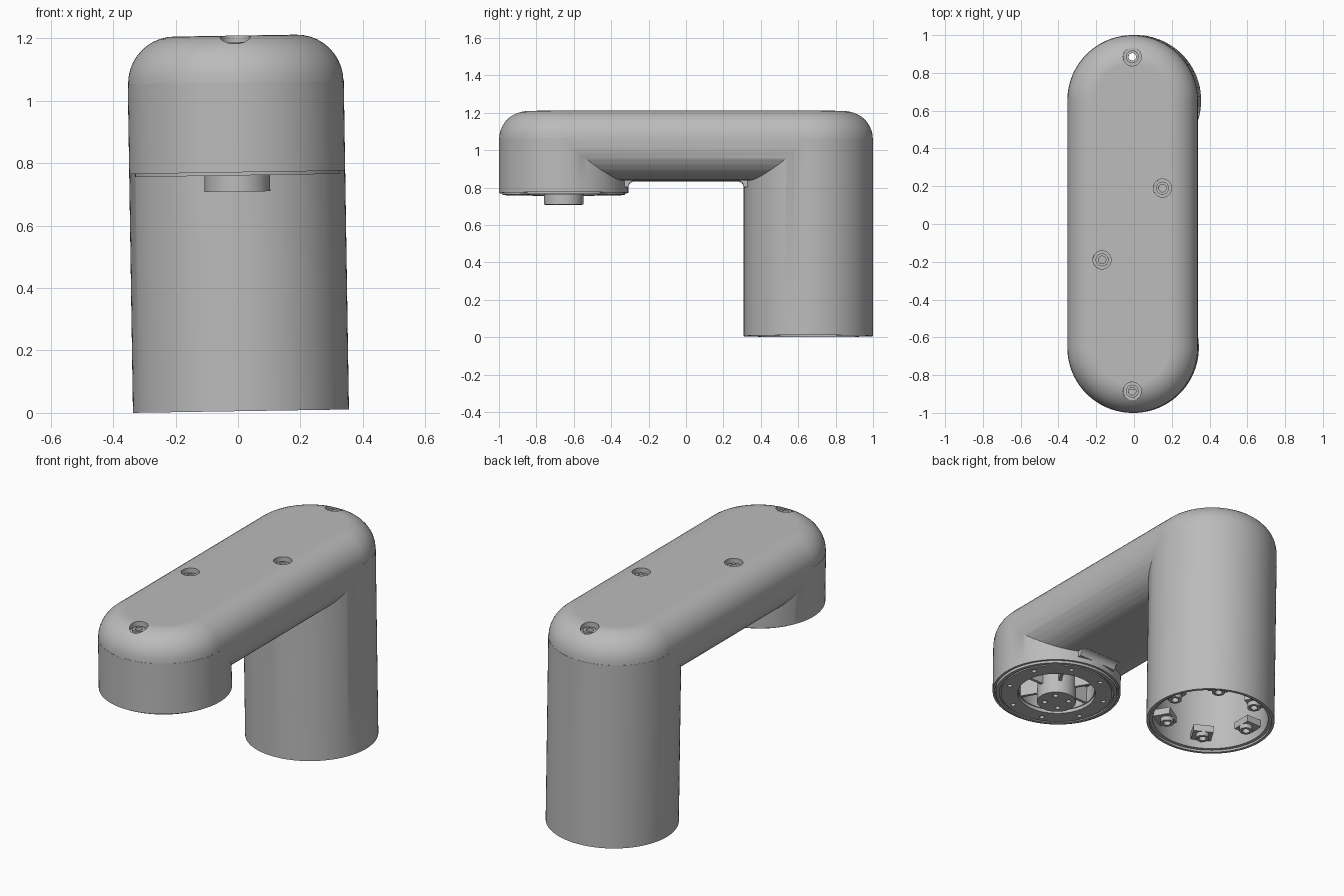
import bpy, bmesh, math
from mathutils import Matrix

if "Cube" in bpy.data.objects:
    bpy.data.objects.remove(bpy.data.objects["Cube"])

R, C = 0.346, 0.654            # tube radius, distance of tube axes from centre
TOP, SEG = 1.203, 96
grey = bpy.data.materials.new("plain_grey")
grey.diffuse_color = (0.5, 0.5, 0.5, 1)
grey.use_nodes = True
grey.node_tree.nodes["Principled BSDF"].inputs["Base Color"].default_value = grey.diffuse_color


def make(name, bm):
    bmesh.ops.recalc_face_normals(bm, faces=bm.faces)
    me = bpy.data.meshes.new(name)
    bm.to_mesh(me)
    bm.free()
    me.materials.append(grey)
    ob = bpy.data.objects.new(name, me)
    bpy.context.collection.objects.link(ob)
    return ob


def loft(name, loops, closed=False):
    """Skin a stack of equal loops; cap the ends or close into a ring."""
    bm = bmesh.new()
    rows = [[bm.verts.new(p) for p in lp] for lp in loops]
    n = len(rows[0])
    pairs = list(zip(rows, rows[1:])) + ([(rows[-1], rows[0])] if closed else [])
    for a, b in pairs:
        for i in range(n):
            j = (i + 1) % n
            bm.faces.new((a[i], a[j], b[j], b[i]))
    if not closed:
        bm.faces.new(rows[0])
        bm.faces.new(rows[-1])
    return make(name, bm)


def circle(r, z, x=0, y=0, seg=SEG):
    return [(x + r * math.cos(2 * math.pi * i / seg),
             y + r * math.sin(2 * math.pi * i / seg), z) for i in range(seg)]


def lathe(name, profile, x=0, y=0, closed=False, seg=SEG):
    return loft(name, [circle(r, z, x, y, seg) for r, z in profile], closed)


def stadium(r, z):
    pts = []
    for sign, start in ((1, 0), (-1, math.pi)):
        for i in range(SEG // 2 + 1):
            a = start + math.pi * i / (SEG // 2)
            pts.append((r * math.cos(a), sign * C + r * math.sin(a), z))
    return pts


def rounded_arm(name, r, z0, z1, low, high, steps=10):
    """Stadium bar with rounded lower and upper edges."""
    arc = [math.pi / 2 * i / steps for i in range(steps + 1)]
    loops = [stadium(r - low * (1 - math.sin(a)), z0 + low * (1 - math.cos(a))) for a in arc]
    loops += [stadium(r - high * (1 - math.cos(a)), z1 - high * (1 - math.sin(a))) for a in arc]
    return loft(name, loops)


def box(name, x0, x1, y0, y1, z0, z1):
    return loft(name, [[(x0, y0, z), (x1, y0, z), (x1, y1, z), (x0, y1, z)] for z in (z0, z1)])


def combine(target, other, operation):
    mod = target.modifiers.new("join", 'BOOLEAN')
    mod.operation, mod.solver, mod.object = operation, 'EXACT', other
    bpy.context.view_layer.objects.active = target
    bpy.ops.object.modifier_apply(modifier=mod.name)
    bpy.data.objects.remove(other, do_unlink=True)


# Housing: arm, tall column at the back, short head at the front
housing = rounded_arm("housing", R - 0.001, 0.83, TOP, 0.2, 0.15)
combine(housing, lathe("column", [(R, 0), (R, 1.053)], y=C), 'UNION')
combine(housing, lathe("head", [(R, 0.765), (R, 1.053)], y=-C), 'UNION')

# Small concave fillets under the arm
for s in (1, -1):
    prof = [(0.275, 0.85), (0.275, 0.829)]
    prof += [(0.275 + 0.034 * math.sin(a), 0.795 + 0.034 * math.cos(a))
             for a in (0.3, 0.65, 1.0, 1.35)]
    prof += [(0.309, 0.795), (0.36, 0.795), (0.36, 0.85)]
    fillet = loft("fillet", [[(x, s * y, z) for y, z in prof] for x in (-0.12, 0.12)])
    combine(housing, fillet, 'UNION')

# Hollow interior, column bore with lip, head bore
combine(housing, rounded_arm("cavity", 0.306, 0.87, 1.155, 0.16, 0.12), 'DIFFERENCE')
combine(housing, lathe("bore", [(0.33, -0.1), (0.33, 0.012), (0.312, 0.012), (0.312, 1.04)], y=C),
        'DIFFERENCE')
combine(housing, lathe("head_bore", [(0.334, 0.7), (0.334, 0.785), (0.3, 0.785), (0.3, 1.0)], y=-C),
        'DIFFERENCE')

# Counterbored screw holes in the top
for x, y in ((0, 0.885), (0, -0.885), (0.16, 0.19), (-0.16, -0.19)):
    cutter = lathe("screw_cutter", [(0.02, 1.08), (0.02, 1.172), (0.048, 1.172), (0.048, 1.3)],
                   x, y, seg=32)
    combine(housing, cutter, 'DIFFERENCE')
    lathe("screw_collar", [(0.02, 1.165), (0.034, 1.165), (0.034, 1.182), (0.02, 1.182)],
          x, y, True, 32)

# Mounting lugs inside the foot of the column
for k in range(6):
    turn = Matrix.Translation((0, C, 0)) @ Matrix.Rotation(k * math.pi / 3, 4, 'Z')
    lug = box("mounting_lug", 0.215, 0.318, -0.055, 0.055, 0.06, 0.1)
    sleeve = lathe("lug_sleeve", [(0.02, 0.035), (0.036, 0.035), (0.036, 0.064), (0.02, 0.064)],
                   x=0.25, closed=True, seg=24)
    combine(lug, lathe("lug_hole", [(0.02, 0), (0.02, 0.2)], x=0.25, seg=24), 'DIFFERENCE')
    for ob in (lug, sleeve):
        ob.data.transform(turn)

# Face plate of the head, with a groove and a ring of screw holes
plate = lathe("face_plate", [(0.21, 0.755), (0.3, 0.755), (0.3, 0.763), (0.31, 0.763),
                             (0.31, 0.755), (0.328, 0.755), (0.328, 0.79), (0.21, 0.79)],
              y=-C, closed=True)
for k in range(8):
    a = math.pi * (k + 0.5) / 4
    combine(plate, lathe("plate_hole", [(0.013, 0.7), (0.013, 0.85)],
                         0.265 * math.cos(a), -C + 0.265 * math.sin(a), seg=16), 'DIFFERENCE')

# Recess wall and floor behind the plate
lathe("recess_cup", [(0.205, 0.775), (0.222, 0.775), (0.222, 0.89), (0.01, 0.89),
                     (0.01, 0.87), (0.205, 0.87)], y=-C, closed=True)

# Output hub with four screw holes
hub = lathe("output_hub", [(0.105, 0.703), (0.105, 0.88)], y=-C)
for k in range(4):
    a = math.pi * (k + 0.5) / 2
    combine(hub, lathe("hub_hole", [(0.014, 0.68), (0.014, 0.73)],
                       0.065 * math.cos(a), -C + 0.065 * math.sin(a), seg=16), 'DIFFERENCE')

# Ribs crossing the recess
for k in range(6):
    rib = box("recess_rib", 0.095, 0.215, -0.008, 0.008, 0.775, 0.88)
    rib.data.transform(Matrix.Translation((0, -C, 0)) @ Matrix.Rotation(k * math.pi / 3, 4, 'Z'))

# Slight lean of the whole model, then smooth shading
lean = (Matrix.Translation((0, 0, 0.6055)) @ Matrix.Rotation(math.radians(-0.9), 4, 'Y')
        @ Matrix.Translation((0, 0, -0.6)))
for ob in bpy.context.scene.objects:
    ob.data.transform(lean)
    bpy.ops.object.select_all(action='DESELECT')
    ob.select_set(True)
    bpy.context.view_layer.objects.active = ob
    bpy.ops.object.shade_smooth_by_angle(angle=math.radians(30))
    ob.modifiers.new("flat_caps", 'WEIGHTED_NORMAL').keep_sharp = True
